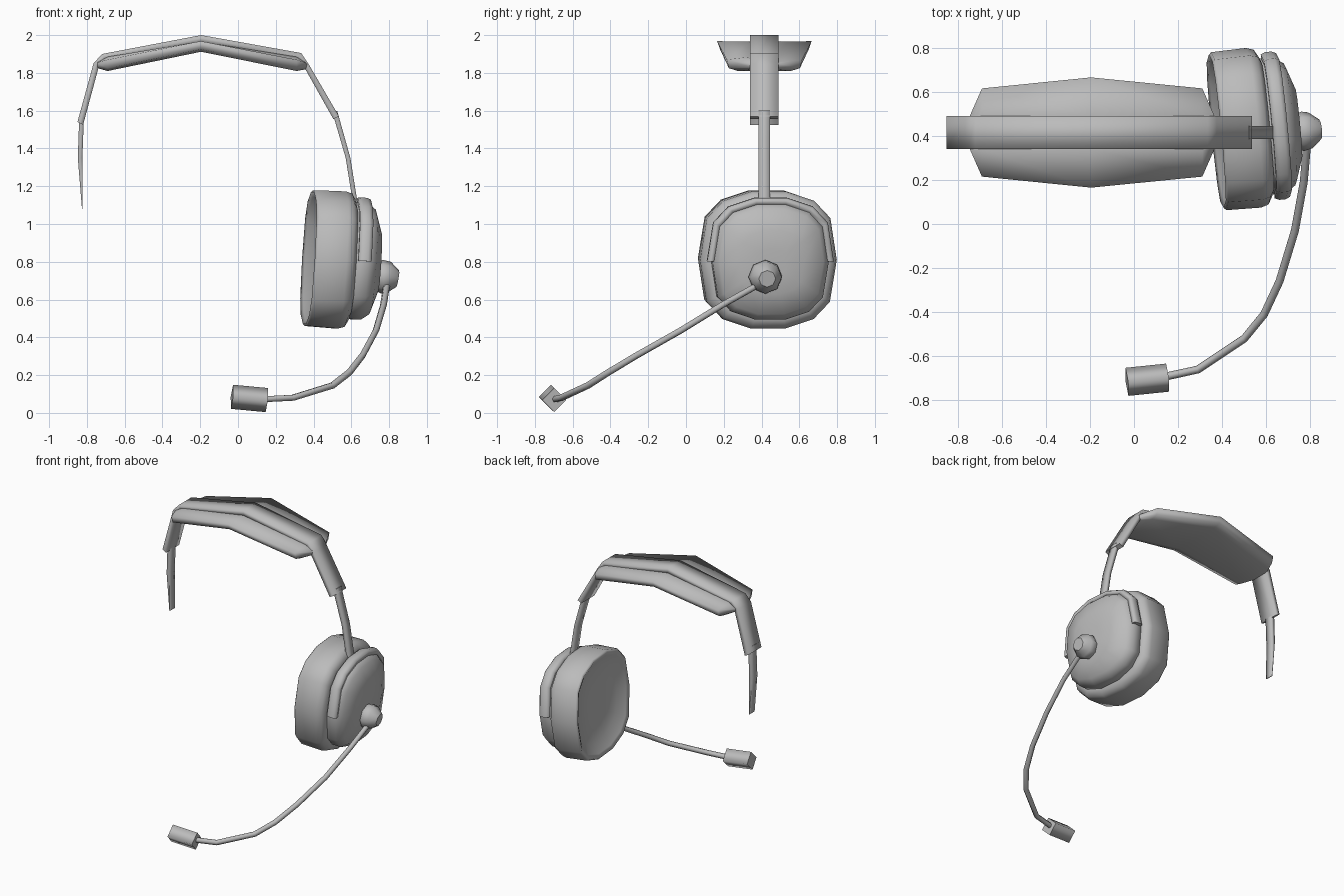
import bpy, bmesh, math
from mathutils import Vector, Matrix

cube = bpy.data.objects.get("Cube")
if cube:
    bpy.data.objects.remove(cube, do_unlink=True)

grey = bpy.data.materials.new("plain grey")
grey.use_nodes = True
grey.diffuse_color = (0.5, 0.5, 0.5, 1)
grey.node_tree.nodes["Principled BSDF"].inputs["Base Color"].default_value = (0.5, 0.5, 0.5, 1)

MID_Y = 0.415


def loft(name, rings, matrix=None, flat_caps=True):
    """Skin a list of equal point rings, closing both ends."""
    bm = bmesh.new()
    loops = [[bm.verts.new(p) for p in ring] for ring in rings]
    for a, b in zip(loops, loops[1:]):
        for i in range(len(a)):
            j = (i + 1) % len(a)
            bm.faces.new((a[i], a[j], b[j], b[i])).smooth = True
    for end in (loops[0], loops[-1]):
        bm.faces.new(end).smooth = not flat_caps
    bmesh.ops.recalc_face_normals(bm, faces=bm.faces)
    if matrix:
        bm.transform(matrix)
    mesh = bpy.data.meshes.new(name)
    bm.to_mesh(mesh)
    bm.free()
    mesh.materials.append(grey)
    obj = bpy.data.objects.new(name, mesh)
    bpy.context.collection.objects.link(obj)
    return obj


def tube(name, path, radii, sides):
    """Sweep a regular polygon along a path."""
    pts = [Vector(p) for p in path]
    rings = []
    for k, p in enumerate(pts):
        d = (pts[min(k + 1, len(pts) - 1)] - pts[max(k - 1, 0)]).normalized()
        side = d.cross(Vector((0, 0, 1))).normalized()
        up = side.cross(d)
        rings.append([p + radii[k] * (math.cos(t) * side + math.sin(t) * up)
                      for t in (math.tau * i / sides for i in range(sides))])
    return loft(name, rings)


def strap(name, outer, inner, half_width):
    """Flat strip following paired outer and inner (x, z) points."""
    rings = []
    for (ox, oz), (ix, iz) in zip(outer, inner):
        a, b = MID_Y - half_width, MID_Y + half_width
        rings.append([(ox, a, oz), (ox, b, oz), (ix, b, iz), (ix, a, iz)])
    return loft(name, rings)


# Headband and its two sliders
strap("headband",
      [(-.85, 1.54), (-.765, 1.85), (-.72, 1.9), (-.195, 2), (.335, 1.905), (.375, 1.845), (.535, 1.57)],
      [(-.82, 1.525), (-.735, 1.84), (-.7, 1.87), (-.195, 1.96), (.31, 1.87), (.345, 1.84), (.505, 1.555)],
      0.075)
strap("cup_slider", [(.525, 1.6), (.595, 1.35), (.635, 1.1)],
      [(.5, 1.59), (.57, 1.35), (.61, 1.1)], 0.03)
strap("free_slider", [(-.84, 1.58), (-.848, 1.35), (-.826, 1.08)],
      [(-.815, 1.58), (-.824, 1.35), (-.822, 1.08)], 0.03)

# Head pad: (x, half width, top z, edge z, lower edge z, bottom z)
pad_rings = []
for x, w, top, edge, low, bottom in [
        (-.745, .075, 1.855, 1.85, 1.83, 1.825), (-.69, .2, 1.885, 1.87, 1.825, 1.81),
        (-.195, .25, 1.965, 1.968, 1.925, 1.912),
        (.31, .2, 1.885, 1.87, 1.825, 1.81), (.365, .075, 1.855, 1.85, 1.83, 1.82)]:
    section = [(-.075, top), (-w, edge), (-w * .94, low), (-w * .7, bottom),
               (w * .7, bottom), (w * .94, low), (w, edge), (.075, top)]
    pad_rings.append([(x, MID_Y + y, z) for y, z in section])
loft("head_pad", pad_rings)

# Ear cup frame, turned slightly back and down
axis = Vector((1, 0.097, -0.062)).normalized()
across = Vector((0, 0, 1)).cross(axis).normalized()
up = axis.cross(across)
cup = Matrix.Translation((.373, .42, .82)) @ Matrix((axis, across, up)).transposed().to_4x4()

# Rounded square outline, built from one quarter
quarter = [(.09, .36), (.24, .31), (.325, .22), (.36, 0)]
right = quarter + [(y, -z) for y, z in quarter[-2::-1]]
outline = right + [(-y, z) for y, z in right[::-1]]
outline = list(dict.fromkeys(outline))


def cup_part(name, profile):
    return loft(name, [[(u, s * y, s * z) for y, z in outline] for u, s in profile], cup, False)


cup_part("ear_cushion", [(.06, .3), (.05, .72), (.012, .9), (0, .97), (.012, 1), (.17, 1.01),
                         (.205, .98), (.225, .88), (.225, .5)])
cup_part("ear_shell", [(.2, .8), (.21, .86), (.29, .86), (.335, .77), (.372, .47), (.378, .2)])

# Yoke arching over the upper half of the shell
arch = [(y, z) for y, z in outline if z >= 0]
arch.sort(key=lambda p: math.atan2(p[1], p[0]))
yoke_rings = []
for y, z in arch:
    yoke_rings.append([(u, y * s, z * s) for u, s in
                       ((.235, .84), (.235, .91), (.255, .935), (.285, .935), (.305, .91), (.305, .84))])
loft("yoke", yoke_rings, cup)

# Microphone pivot, boom and capsule
tube("boom_pivot", [(.72, .42, .72), (.765, .42, .72), (.8, .425, .718), (.845, .43, .71)],
     [.07, .09, .082, .045], 8)
boom = [(.8, .41, .7), (.785, .36, .665), (.77, .19, .57), (.73, -.03, .435), (.66, -.26, .305),
        (.59, -.41, .215), (.5, -.52, .145), (.29, -.66, .08), (.13, -.695, .072)]
tube("microphone_boom", boom, [.018] * len(boom), 6)
tube("microphone_capsule", [(.152, -.697, .068), (-.032, -.716, .085)], [.064, .064], 4)
